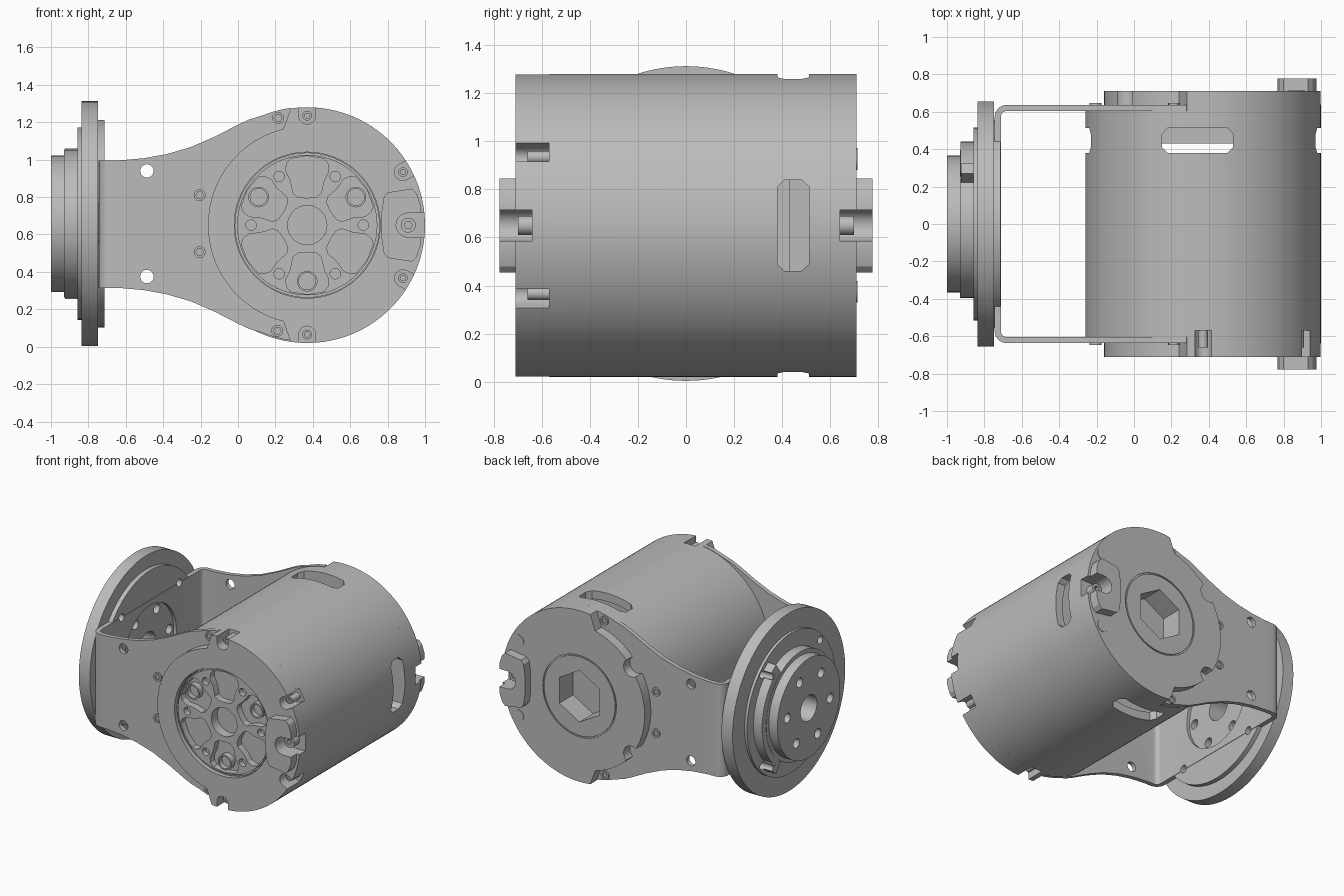
import bpy, bmesh
from math import sin, cos, pi, radians
from mathutils import Vector, Matrix

if "Cube" in bpy.data.objects:
    bpy.data.objects.remove(bpy.data.objects["Cube"])

CX, CZ = 0.37, 0.65      # drum axis (runs along y)
FZ = 0.658               # flange axis height (runs along x)

metal = bpy.data.materials.new("grey metal")
metal.diffuse_color = (0.5, 0.5, 0.5, 1)
metal.use_nodes = True
metal.node_tree.nodes["Principled BSDF"].inputs["Base Color"].default_value = metal.diffuse_color


def prism(name, pts, axis, lo, hi):
    """Extrude a 2D outline: axis y takes (x, z), x takes (y, z), z takes (x, y)."""
    place = {"x": lambda a, b, t: (t, a, b), "y": lambda a, b, t: (a, t, b),
             "z": lambda a, b, t: (a, b, t)}[axis]
    bm = bmesh.new()
    face = bm.faces.new([bm.verts.new(place(a, b, lo)) for a, b in pts])
    ext = bmesh.ops.extrude_face_region(bm, geom=[face])
    moved = [g for g in ext["geom"] if isinstance(g, bmesh.types.BMVert)]
    bmesh.ops.translate(bm, verts=moved, vec=Vector(place(0, 0, hi - lo)))
    bmesh.ops.recalc_face_normals(bm, faces=bm.faces)
    me = bpy.data.meshes.new(name)
    bm.to_mesh(me)
    bm.free()
    me.materials.append(metal)
    ob = bpy.data.objects.new(name, me)
    bpy.context.collection.objects.link(ob)
    return ob


def arc(cx, cy, r, a0, a1, n):
    return [(cx + r * cos(radians(a0 + (a1 - a0) * i / n)),
             cy + r * sin(radians(a0 + (a1 - a0) * i / n))) for i in range(n + 1)]


def disc(name, axis, c, r, lo, hi, n=24):
    return prism(name, arc(c[0], c[1], r, 0, 360, n)[:-1], axis, lo, hi)


def boolean(ob, tool, op="DIFFERENCE"):
    m = ob.modifiers.new("b", "BOOLEAN")
    m.operation, m.object, m.solver = op, tool, "EXACT"
    dg = bpy.context.evaluated_depsgraph_get()
    me = bpy.data.meshes.new_from_object(ob.evaluated_get(dg))
    ob.modifiers.clear()
    ob.data = me
    bpy.data.objects.remove(tool)


def cut_disc(ob, axis, c, r, lo, hi, n=20):
    boolean(ob, disc("cutter", axis, c, r, lo, hi, n))


def cut(ob, pts, axis, lo, hi):
    boolean(ob, prism("cutter", pts, axis, lo, hi))


def polar(r, deg):
    return CX + r * cos(radians(deg)), CZ + r * sin(radians(deg))


def turned(pts, deg):
    """Turn (radial, sideways) points about the drum axis."""
    a = radians(deg)
    return [(CX + u * cos(a) - v * sin(a), CZ + u * sin(a) + v * cos(a)) for u, v in pts]


def box(x0, x1, y0, y1):
    return [(x0, y0), (x1, y0), (x1, y1), (x0, y1)]


# Drum with stepped end caps
drum = disc("motor_drum", "y", (CX, CZ), 0.63, -0.605, 0.605, 128)
cap = arc(CX, CZ, 0.63, -98, 98, 70) + arc(CX, CZ, 0.53, 104, 256, 56)
for lo, hi in ((-0.71, -0.59), (0.59, 0.71)):
    boolean(drum, prism("cap", cap, "y", lo, hi), "UNION")

# Hollow chamber and the four vent slots opening into it
cut_disc(drum, "y", (CX, CZ), 0.57, 0.15, 0.43, 64)
slot = [(-0.19, 0.41), (-0.16, 0.38), (0.16, 0.38), (0.19, 0.41),
        (0.19, 0.48), (0.16, 0.513), (-0.16, 0.513), (-0.19, 0.48)]
for sgn in (1, -1):
    cut(drum, [(CX - 0.03 + a, b) for a, b in slot], "z",
        *sorted((CZ + sgn * 0.5, CZ + sgn * 0.8)))
    cut(drum, [(CZ + a, b) for a, b in slot][::1] and [(b, CZ + a) for a, b in slot], "x",
        *sorted((CX + sgn * 0.5, CX + sgn * 0.8)))

# Front recess with spoked hub face
cut_disc(drum, "y", (CX, CZ), 0.39, -0.8, -0.68, 72)
hub = disc("spoked_hub", "y", (CX, CZ), 0.375, -0.69, -0.60, 72)
cut_disc(drum, "y", (CX, CZ), 0.385, -0.8, -0.61, 72)
cut_disc(hub, "y", (CX, CZ), 0.105, -0.8, -0.62, 32)
window = [(0.15, -0.05), (0.17, -0.075), (0.24, -0.09), (0.29, -0.115), (0.33, -0.11),
          (0.355, -0.09), (0.37, 0), (0.355, 0.09), (0.33, 0.11), (0.29, 0.115),
          (0.24, 0.09), (0.17, 0.075), (0.15, 0.05), (0.145, 0)]
for k in range(6):
    cut(hub, turned(window, 30 + 60 * k), "y", -0.8, -0.64)
    cut_disc(hub, "y", polar(0.30, 60 * k), 0.028, -0.8, -0.65)
bosses = []
for k in range(3):
    b = disc("screw_boss", "y", polar(0.30, 30 + 120 * k), 0.055, -0.685, -0.63)
    cut_disc(b, "y", polar(0.30, 30 + 120 * k), 0.045, -0.8, -0.65)
    bosses.append(b)

# Back face: thin ring groove and hexagonal socket
for r0, r1 in ((0.29, 0.30),):
    groove = disc("cutter", "y", (CX, CZ), r1, 0.702, 0.8, 64)
    boolean(groove, disc("core", "y", (CX, CZ), r0, 0.6, 0.9, 64))
    boolean(drum, groove)
cut(drum, arc(CX, CZ, 0.19, 90, 390, 5), "y", 0.55, 0.8)

# Screw notches around the front rim, each open outward
for a in (90, 270, 29, -29):
    notch = arc(0.585, 0, 0.045, 90, 270, 10) + [(0.7, -0.045), (0.7, 0.045)]
    cut(drum, turned(notch, a), "y", -0.8, -0.57)
    s = disc("notch_screw", "y", polar(0.585, a), 0.026, -0.66, -0.56, 16)
    cut_disc(s, "y", polar(0.585, a), 0.015, -0.7, -0.63, 6)
# Scooped notches on the back cap and its small plugs
for a in (143, 217):
    cut_disc(drum, "y", polar(0.53, a), 0.065, 0.637, 0.8)
for a in (29, -29):
    ring = disc("back_plug", "y", polar(0.57, a), 0.045, 0.70, 0.714)

# Side lugs with a pocket and screw on both ends
lug_half = [(0.975, 0.76), (0.955, 0.82), (0.93, 0.845), (0.80, 0.825), (0.78, 0.80), (0.768, 0.72)]
lug_pts = lug_half + [(x, 2 * CZ - z) for x, z in reversed(lug_half)]
for s in (-1, 1):
    lug = prism("end_lug", lug_pts, "y", *sorted((s * 0.70, s * 0.777)))
    pocket = arc(0.91, CZ, 0.065, 90, 270, 10) + [(1.1, CZ - 0.065), (1.1, CZ + 0.065)]
    span = sorted((s * 0.64, s * 0.9))
    cut(lug, pocket, "y", *span)
    cut(drum, pocket, "y", *span)
    screw = disc("lug_screw", "y", (0.91, CZ), 0.04, *sorted((s * 0.63, s * 0.70)), 18)
    cut_disc(screw, "y", (0.91, CZ), 0.022, *sorted((s * 0.67, s * 0.8)), 6)

# U-shaped bracket: bent strip trimmed to the flared side outline
def bend(x, y, r):
    return ([(0.28, -y)] + arc(x + r, -y + r, r, 270, 180, 6)
            + arc(x + r, y - r, r, 180, 90, 6) + [(0.28, y)])


bracket = prism("u_bracket", bend(-0.745, 0.637, 0.065) + bend(-0.712, 0.605, 0.033)[::-1],
                "z", 0, 1.4)
top = [(-0.8, 0.995), (-0.62, 0.997), (-0.5, 1.008), (-0.38, 1.03), (-0.25, 1.068),
       (-0.12, 1.125), (0, 1.187), (0.06, 1.215)] + arc(CX, CZ, 0.633, 112, 97, 5)
boolean(bracket, prism("outline", top + [(x, 1.31 - z) for x, z in reversed(top)],
                       "y", -1, 1), "INTERSECT")
cut_disc(bracket, "y", (CX, CZ), 0.50, -1, 1, 64)
for z in (0.94, 0.375):
    cut_disc(bracket, "y", (-0.487, z), 0.036, -1, 1)
cut_disc(bracket, "x", (0, FZ), 0.30, -0.8, -0.6, 48)

# Hex screws holding the bracket to the drum
for s in (-1, 1):
    for x, z in ((-0.205, 0.81), (-0.205, 0.505), (0.215, 1.222), (0.21, 0.085)):
        sc = disc("bracket_screw", "y", (x, z), 0.032, *sorted((s * 0.60, s * 0.648)), 16)
        cut_disc(sc, "y", (x, z), 0.02, *sorted((s * 0.63, s * 0.7)), 6)

# Mounting flange: stacked discs merged into one turned part
flange = disc("mounting_flange", "x", (0, FZ), 0.655, -0.838, -0.748, 96)
for r, lo, hi in ((0.555, -0.76, -0.715), (0.515, -0.858, -0.82),
                  (0.395, -0.93, -0.85), (0.365, -1.0, -0.92)):
    boolean(flange, disc("step", "x", (0, FZ), r, lo, hi, 80), "UNION")
# Raised arc guard with thicker feet
guard = arc(0, FZ, 0.44, -50, 50, 24) + arc(0, FZ, 0.38, 50, -50, 24)
boolean(flange, prism("guard", guard, "x", -0.928, -0.85), "UNION")
for a in (-50, 50):
    foot = arc(0, FZ, 0.485, a - 6, a + 6, 4) + arc(0, FZ, 0.38, a + 6, a - 6, 4)
    boolean(flange, prism("foot", foot, "x", -0.925, -0.85), "UNION")
# Bore, bolt circle and outer holes
cut_disc(flange, "x", (0, FZ), 0.30, -0.735, -0.6, 48)
cut_disc(flange, "x", (0, FZ), 0.095, -1.1, -0.6, 32)
for k in range(6):
    a = radians(60 * k + 5)
    cut_disc(flange, "x", (0.25 * cos(a), FZ + 0.25 * sin(a)), 0.035, -1.1, -0.6)
for k in range(4):
    a = radians(90 * k + 45)
    cut_disc(flange, "x", (0.475 * cos(a), FZ + 0.475 * sin(a)), 0.028, -1.1, -0.6)
    cut_disc(bracket, "x", (0.475 * cos(a), FZ + 0.475 * sin(a)), 0.028, -0.8, -0.6)

# Smooth round walls, keep machined edges crisp
for ob in bpy.data.objects:
    ob.select_set(True)
bpy.context.view_layer.objects.active = drum
bpy.ops.object.shade_smooth_by_angle(angle=radians(25))
